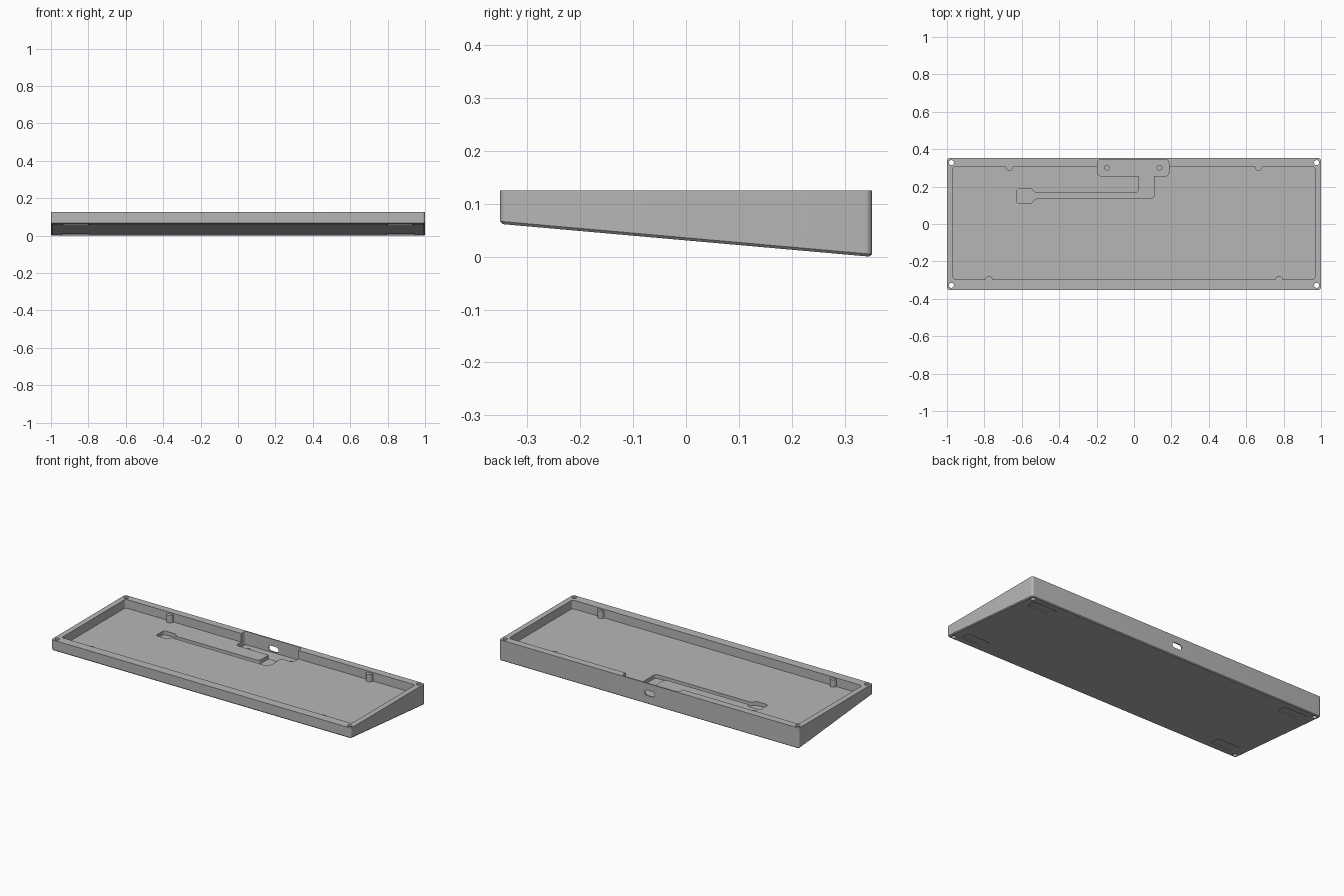
import bpy, bmesh, math
from mathutils import Matrix, Vector

cube = bpy.data.objects.get("Cube")
if cube:
    bpy.data.objects.remove(cube, do_unlink=True)

HX, HY, TOP, FLOOR = 1.0, 0.352, 0.125, 0.073

grey = bpy.data.materials.new("case_grey")
COLOUR = (0.47, 0.47, 0.47, 1)
grey.diffuse_color = COLOUR
grey.use_nodes = True
grey.node_tree.nodes["Principled BSDF"].inputs["Base Color"].default_value = COLOUR


def underside(y):
    """Height of the sloped underside."""
    return 0.031 - 0.0885 * y


def fillet(points, seg=8):
    """Round each (x, y, radius) corner of a polygon."""
    out = []
    n = len(points)
    for i, (x, y, r) in enumerate(points):
        p = Vector((x, y))
        if r <= 0:
            out.append(p)
            continue
        a = (Vector(points[i - 1][:2]) - p).normalized()
        b = (Vector(points[(i + 1) % n][:2]) - p).normalized()
        half = a.angle(b) / 2
        centre = p + (a + b).normalized() * (r / math.sin(half))
        start = p + a * (r / math.tan(half)) - centre
        end = p + b * (r / math.tan(half)) - centre
        turn = math.atan2(start.x * end.y - start.y * end.x, start.dot(end))
        for k in range(seg + 1):
            out.append(centre + Matrix.Rotation(turn * k / seg, 2) @ start)
    return out


def rounded_rect(x0, x1, y0, y1, r, seg=8):
    return fillet([(x0, y0, r), (x1, y0, r), (x1, y1, r), (x0, y1, r)], seg)


def circle(x, y, r, n=24):
    return [Vector((x + r * math.cos(math.tau * k / n),
                    y + r * math.sin(math.tau * k / n))) for k in range(n)]


def loft(name, rings, matrix=None):
    """Closed solid from stacked (outline, height) rings; height may follow y."""
    bm = bmesh.new()
    loops = []
    for outline, z in rings:
        loops.append([bm.verts.new((p.x, p.y, z(p.y) if callable(z) else z))
                      for p in outline])
    n = len(loops[0])
    for low, high in zip(loops, loops[1:]):
        for i in range(n):
            j = (i + 1) % n
            bm.faces.new((low[i], low[j], high[j], high[i]))
    bm.faces.new(loops[0][::-1])
    bm.faces.new(loops[-1])
    if matrix:
        bm.transform(matrix)
    bmesh.ops.recalc_face_normals(bm, faces=bm.faces)
    mesh = bpy.data.meshes.new(name)
    bm.to_mesh(mesh)
    bm.free()
    mesh.materials.append(grey)
    ob = bpy.data.objects.new(name, mesh)
    bpy.context.collection.objects.link(ob)
    return ob


def select_only(ob):
    bpy.ops.object.select_all(action='DESELECT')
    ob.select_set(True)
    bpy.context.view_layer.objects.active = ob


def cut(body, outline, z0, z1, matrix=None):
    cutter = loft("cutter", [(outline, z0), (outline, z1)], matrix)
    cutter.hide_render = True
    mod = body.modifiers.new("cut", 'BOOLEAN')
    mod.operation = 'DIFFERENCE'
    mod.solver = 'EXACT'
    mod.object = cutter
    select_only(body)
    bpy.ops.object.modifier_apply(modifier=mod.name)
    bpy.data.objects.remove(cutter, do_unlink=True)


# Wedge-shaped case with a small chamfer around the underside
C = 0.005
outer = rounded_rect(-HX, HX, -HY, HY, 0.013)
inner = rounded_rect(-HX + C, HX - C, -HY + C, HY - C, 0.013 - C)
case = loft("case", [(inner, underside),
                     (outer, lambda y: underside(y) + C),
                     (outer, TOP)])

# Main cavity
cut(case, rounded_rect(-0.967, 0.967, -0.298, 0.308, 0.015), FLOOR, 0.2)

# Connector board pocket, notched into the back wall
cut(case, rounded_rect(-0.194, 0.186, 0.257, 0.345, 0.018), 0.045, 0.2)

# Cable channel with a wider pad at its end
channel = fillet([(0.108, 0.28, 0), (0.025, 0.28, 0), (0.025, 0.166, 0.02),
                  (-0.525, 0.166, 0.01), (-0.55, 0.188, 0.012),
                  (-0.626, 0.188, 0.012), (-0.626, 0.110, 0.012),
                  (-0.55, 0.110, 0.012), (-0.525, 0.136, 0.01),
                  (0.108, 0.136, 0.02)], 5)
cut(case, channel, 0.05, 0.1)

# Blind screw holes in the board pocket
for x in (-0.144, 0.136):
    cut(case, circle(x, 0.301, 0.013), 0.018, 0.1)

# Socket opening through the back wall
port = rounded_rect(-0.037, 0.029, -0.016, 0.016, 0.0155)
to_back = Matrix.Translation((0, 0, 0.067)) @ Matrix.Rotation(math.pi / 2, 4, 'X')
cut(case, port, -0.40, -0.33, to_back)

# Corner screw holes and shallow foot recesses
for sx in (-1, 1):
    for sy in (-1, 1):
        cut(case, circle(sx * 0.976, sy * 0.328, 0.0135), -0.1, 0.2)
        xs = sorted((sx * 0.79, sx * 0.945))
        ys = sorted((sy * 0.245, sy * 0.305))
        cut(case, rounded_rect(*xs, *ys, 0.012),
            lambda y: underside(y) - 0.03, lambda y: underside(y) + 0.006)

parts = [case]

# Support posts half buried in the front and back walls
for side, sx in (("right", -1), ("left", 1)):
    for place, x, y in (("front", 0.775, -0.298), ("back", 0.666, 0.304)):
        parts.append(loft(f"{place}_{side}_post",
                          [(circle(sx * x, y, 0.02), FLOOR - 0.003),
                           (circle(sx * x, y, 0.02), 0.117)]))

for ob in parts:
    select_only(ob)
    bpy.ops.object.shade_smooth_by_angle(angle=math.radians(30))
